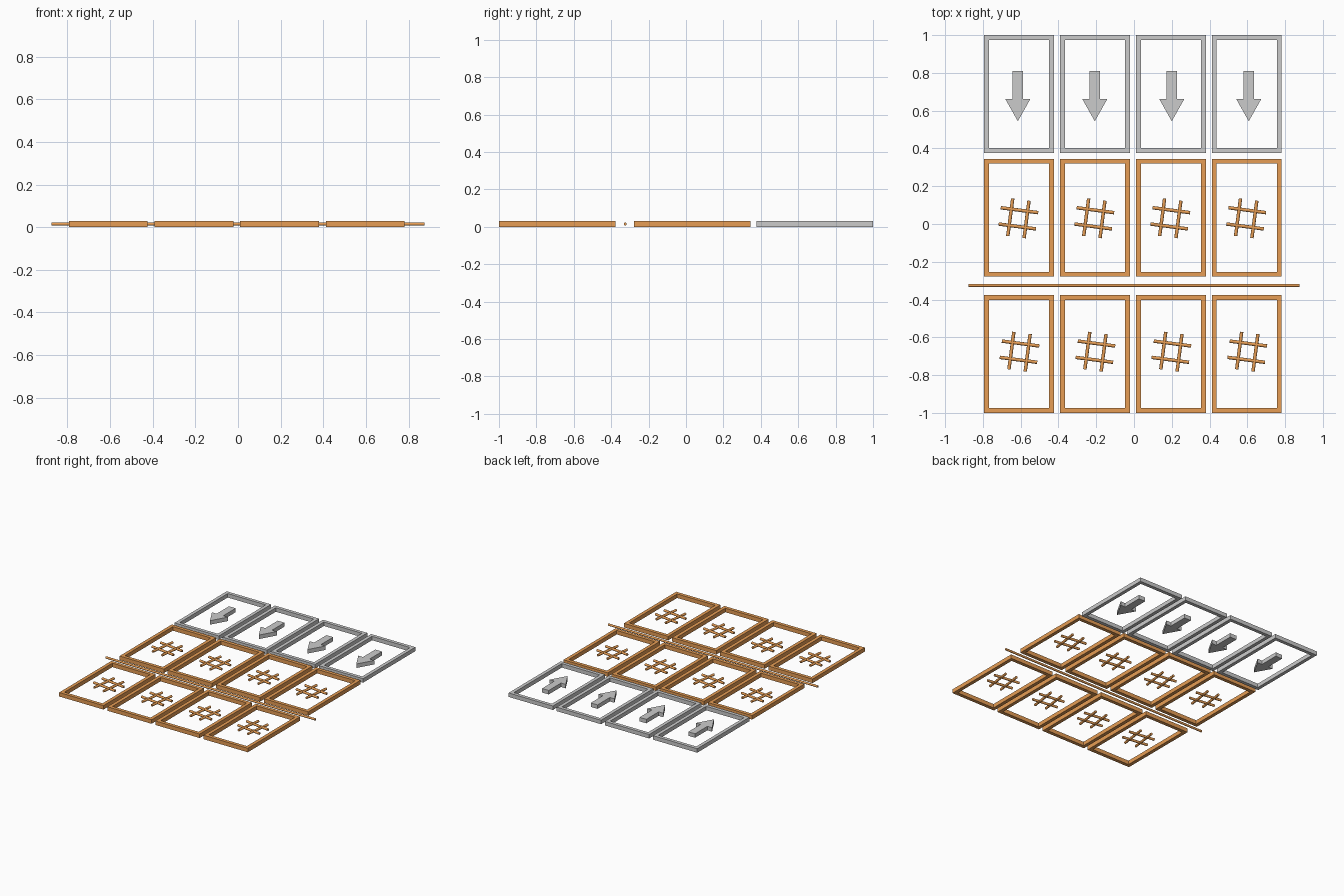
import bpy, bmesh
from math import radians, pi, sin, cos
from mathutils import Matrix, Vector

if "Cube" in bpy.data.objects:
    bpy.data.objects.remove(bpy.data.objects["Cube"])

H = 0.03
orange = bpy.data.materials.new("orange")
orange.diffuse_color = (0.8, 0.34, 0.09, 1)
orange.use_nodes = True
orange.node_tree.nodes["Principled BSDF"].inputs["Base Color"].default_value = orange.diffuse_color


def finish(name, bm, mat=None, loc=(0, 0, 0)):
    bmesh.ops.recalc_face_normals(bm, faces=bm.faces)
    me = bpy.data.meshes.new(name)
    bm.to_mesh(me)
    bm.free()
    ob = bpy.data.objects.new(name, me)
    ob.location = loc
    bpy.context.collection.objects.link(ob)
    if mat:
        me.materials.append(mat)
    return ob


def extrude_up(bm):
    r = bmesh.ops.extrude_face_region(bm, geom=bm.faces[:])
    verts = [g for g in r["geom"] if isinstance(g, bmesh.types.BMVert)]
    bmesh.ops.translate(bm, verts=verts, vec=(0, 0, H))


# Rectangular open card frame
def frame(name, x, y, mat):
    bm = bmesh.new()
    corners = [(-1, -1), (1, -1), (1, 1), (-1, 1)]
    w, h, t = 0.185, 0.312, 0.026
    outer = [bm.verts.new((a * w, b * h, 0)) for a, b in corners]
    inner = [bm.verts.new((a * (w - t), b * (h - t), 0)) for a, b in corners]
    for i in range(4):
        j = (i + 1) % 4
        bm.faces.new((outer[i], outer[j], inner[j], inner[i]))
    extrude_up(bm)
    return finish(name, bm, mat, (x, y, 0))


# Flat arrow pointing to the front
def arrow(name, x, y):
    half = [(0.028, 0.132), (0.028, -0.015), (0.067, -0.015)]
    pts = half + [(0, -0.134)] + [(-a, b) for a, b in reversed(half)]
    bm = bmesh.new()
    bm.faces.new([bm.verts.new((a, b, 0)) for a, b in pts])
    extrude_up(bm)
    return finish(name, bm, None, (x, y, 0))


def add_rod(bm, centre, angle, length, radius):
    m = (Matrix.Translation(centre) @ Matrix.Rotation(angle, 4, "Z")
         @ Matrix.Rotation(pi / 2, 4, "Y"))
    bmesh.ops.create_cone(bm, cap_ends=True, segments=16, radius1=radius,
                          radius2=radius, depth=length, matrix=m)


def smooth(ob):
    for p in ob.data.polygons:
        p.use_smooth = len(p.vertices) == 4
    bpy.ops.object.select_all(action="DESELECT")
    ob.select_set(True)
    bpy.context.view_layer.objects.active = ob
    bpy.ops.object.shade_smooth_by_angle(angle=radians(35))


# Crossed rods, two each way, slightly turned
def lattice(name, x, y):
    bm = bmesh.new()
    for turn in (0, pi / 2):
        a = radians(-7.5) + turn
        for s in (-0.0435, 0.0435):
            add_rod(bm, Vector((-sin(a) * s, cos(a) * s, H / 2)), a, 0.2, 0.009)
    smooth(finish(name, bm, orange, (x, y, 0)))


for i in range(4):
    x = -0.609 + 0.402 * i
    # Back row: grey frames with arrows
    frame(f"back_frame_{i}", x, 0.688, None)
    arrow(f"arrow_{i}", -0.615 + 0.4075 * i, 0.678)
    # Middle and front rows: orange frames with lattices
    frame(f"middle_frame_{i}", x, 0.033, orange)
    lattice(f"middle_lattice_{i}", x - 0.003, 0.03)
    frame(f"front_frame_{i}", x, -0.688, orange)
    lattice(f"front_lattice_{i}", x + 0.003, -0.676)

# Long divider rod
bm = bmesh.new()
add_rod(bm, Vector((0, -0.325, H / 2)), 0, 1.75, 0.008)
smooth(finish("divider_rod", bm, orange))
